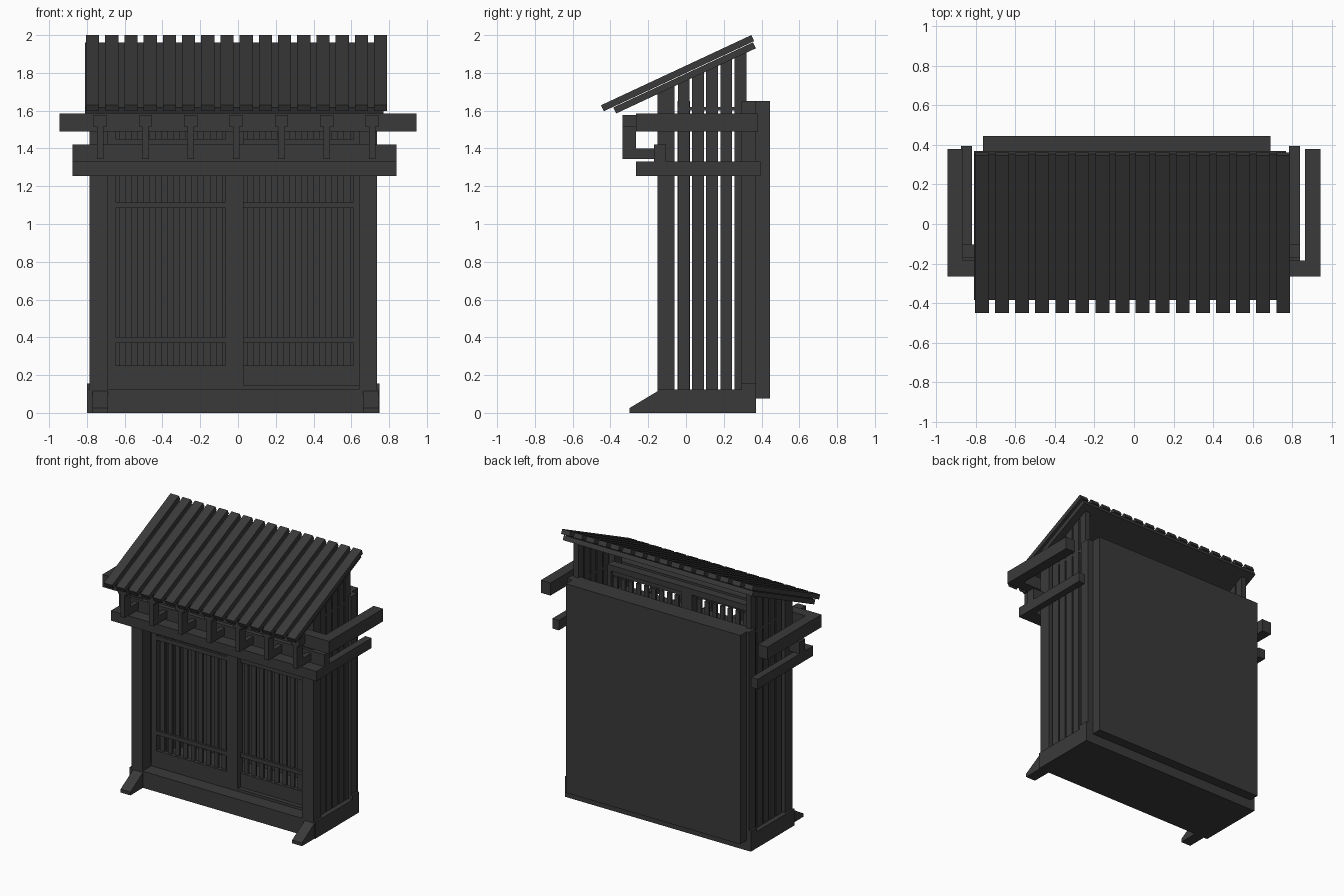
import bpy
from mathutils import Vector

cube = bpy.data.objects.get("Cube")
if cube:
    bpy.data.objects.remove(cube, do_unlink=True)

wood = bpy.data.materials.new("charcoal_wood")
wood.use_nodes = True
charcoal = [0.042] * 3 + [1]
wood.diffuse_color = charcoal
wood.node_tree.nodes["Principled BSDF"].inputs["Base Color"].default_value = charcoal


def prism(name, span, profile):
    """Extrude a profile of (y, z) points across the x span."""
    count = len(profile)
    verts = [(x, y, z) for x in span for y, z in profile]
    near = list(range(count))
    faces = [near[::-1], [i + count for i in near]]
    for i in near:
        following = (i + 1) % count
        faces.append((i, following, following + count, i + count))
    mesh = bpy.data.meshes.new(name)
    mesh.from_pydata(verts, [], faces)
    mesh.materials.append(wood)
    part = bpy.data.objects.new(name, mesh)
    bpy.context.collection.objects.link(part)


def box(name, span, depth, height):
    front, back = depth
    low, high = height
    prism(name, span, [(front, low), (back, low), (back, high), (front, high)])


def around(middle, width):
    return middle - width / 2, middle + width / 2


def sides(inner, outer, middle):
    """Mirrored x spans on both sides of a middle line."""
    return (middle - outer, middle - inner), (middle + inner, middle + outer)


def row(start, end, count):
    """Evenly spaced positions, including both ends."""
    return [start + (end - start) * i / (count - 1) for i in range(count)]


# Shared layout
body_middle = -0.025
body_half = 0.76
inner_half = 0.665
base_half = 0.775
body_front, body_back = -0.15, 0.37
wall_front, wall_back = -0.045, 0.02
base_top = 0.125
block_top = 0.155
door_low, door_high = 0.25, 1.57
wall_top = 1.65
plank = 0.035
opening = around(body_middle, 2 * inner_half)
base_span = around(body_middle, 2 * base_half)

# Roof directions: up the slope and out of its surface
slope = Vector((0.9, 0.42)).normalized()
outward = Vector((-slope.y, slope.x)) * plank
eave = Vector((body_front - 0.22, 1.585))


def roof_layer(name, span, start, length):
    end = start + slope * length
    prism(name, span, [start, end, end + outward, start + outward])


def roof_post(name, span, depth):
    """An upright whose top is cut along the roof."""
    front, back = depth
    tops = [(y, eave.y + (y - eave.x) * slope.y / slope.x) for y in (back, front)]
    prism(name, span, [(front, base_top), (back, base_top)] + tops)


# Base, sill, corner blocks and wedge feet
box("base", base_span, (body_front, body_back), (0, base_top))
box("sill", opening, (wall_front, wall_back), (base_top, base_top + 0.02))
for span in sides(inner_half, base_half, body_middle):
    box("back_corner_block", span, (0.295, body_back), (base_top, block_top))
for span in sides(0.675, 0.757, -0.013):
    toe = 2 * body_front
    prism("wedge_foot", span,
          [(toe, 0), (body_front, 0), (body_front, 0.115), (toe, 0.025)])

# Corner posts and the open row of side slats reaching the roof
for span in sides(inner_half, body_half, body_middle):
    roof_post("front_post", span, (body_front, -0.06))
    box("back_post", span, (0.295, body_back), (block_top, wall_top))
for span in sides(0.7, 0.74, body_middle):
    for middle in row(-0.012, 0.288, 5):
        roof_post("side_slat", span, around(middle, 0.063))
    box("side_top_rail", span, (wall_front, 0.3), around(1.61, 0.02))

# Back panel and the rail along its top
box("back_panel", around(-0.037, 1.455), (body_back, 0.445), (0.075, wall_top))
box("back_top_rail", opening, (0.3, body_back), (1.6, wall_top))

# Two sliding lattice doors, the right one running behind the left one
box("door_header", opening, (wall_front, wall_back), (1.605, wall_top))
door_middle = body_middle + 0.007
stile = 0.047
left_hole, right_hole = sides(stile, 0.63, door_middle)
track = (wall_front + wall_back) / 2
for hole, door in ((left_hole, (wall_front, track)), (right_hole, (track, wall_back))):
    left, right = hole
    front, back = door
    rail = front, front + 0.017
    outer = opening[0] if hole == left_hole else opening[1]
    inner = right if hole == left_hole else left
    far = left if hole == left_hole else right
    leaf = sorted((outer, 2 * door_middle - inner))
    box("door_bottom_board", leaf, door, (base_top, door_low))
    box("door_top_rail", leaf, rail, (door_high, 1.605))
    box("outer_stile", sorted((outer, far)), door, (door_low, 1.605))
    box("meeting_stile", around(door_middle, 2 * stile), door, (door_low, 1.605))
    for height in (0.385, 1.1, 1.435):
        box("lattice_rail", hole, rail, around(height, 0.03))
    for x in row(left + plank, right - plank, 9):
        box("lattice_bar", around(x, plank), (rail[1], back), (door_low, door_high))

# Lower beam, its ledge and side arms
lower_half = 0.857
lower_middle = -0.018
lower_span = around(lower_middle, 2 * lower_half)
arm_front = -0.265
lower_height = 1.255, 1.33
box("lower_front_ledge", lower_span, (arm_front, body_front), lower_height)
box("lower_front_beam", lower_span, (-0.17, -0.105), (1.33, 1.42))
for span in sides(0.803, lower_half, lower_middle):
    box("lower_side_arm", span, (arm_front, 0.395), lower_height)

# Upper beam and side arms
upper_half = 0.945
upper_height = 1.49, 1.585
box("upper_front_beam", (-upper_half, upper_half), (arm_front, -0.185), upper_height)
for span in sides(0.865, upper_half, 0):
    box("upper_side_arm", span, (arm_front, 0.38), upper_height)

# Hooked brackets with wider caps under the eave
hook_front = -0.335
hook_low, cap_low, cap_high = 1.345, 1.515, 1.577
for x in row(-0.73, 0.71, 7):
    span = around(x, plank)
    box("bracket_foot", span, (hook_front, body_front), (hook_low, 1.4))
    box("bracket_upright", span, (hook_front, arm_front), (hook_low, cap_low))
    box("bracket_cap", around(x, 2 * plank), (hook_front, arm_front), (cap_low, cap_high))

# Roof: one lower board and a row of raised planks
roof_layer("roof_board", around(-0.02, 1.58), eave, 0.816)
for x in row(-0.77, 0.755, 16):
    roof_layer("roof_plank", around(x, 2 * plank), Vector((-0.435, 1.597)), 0.878)
